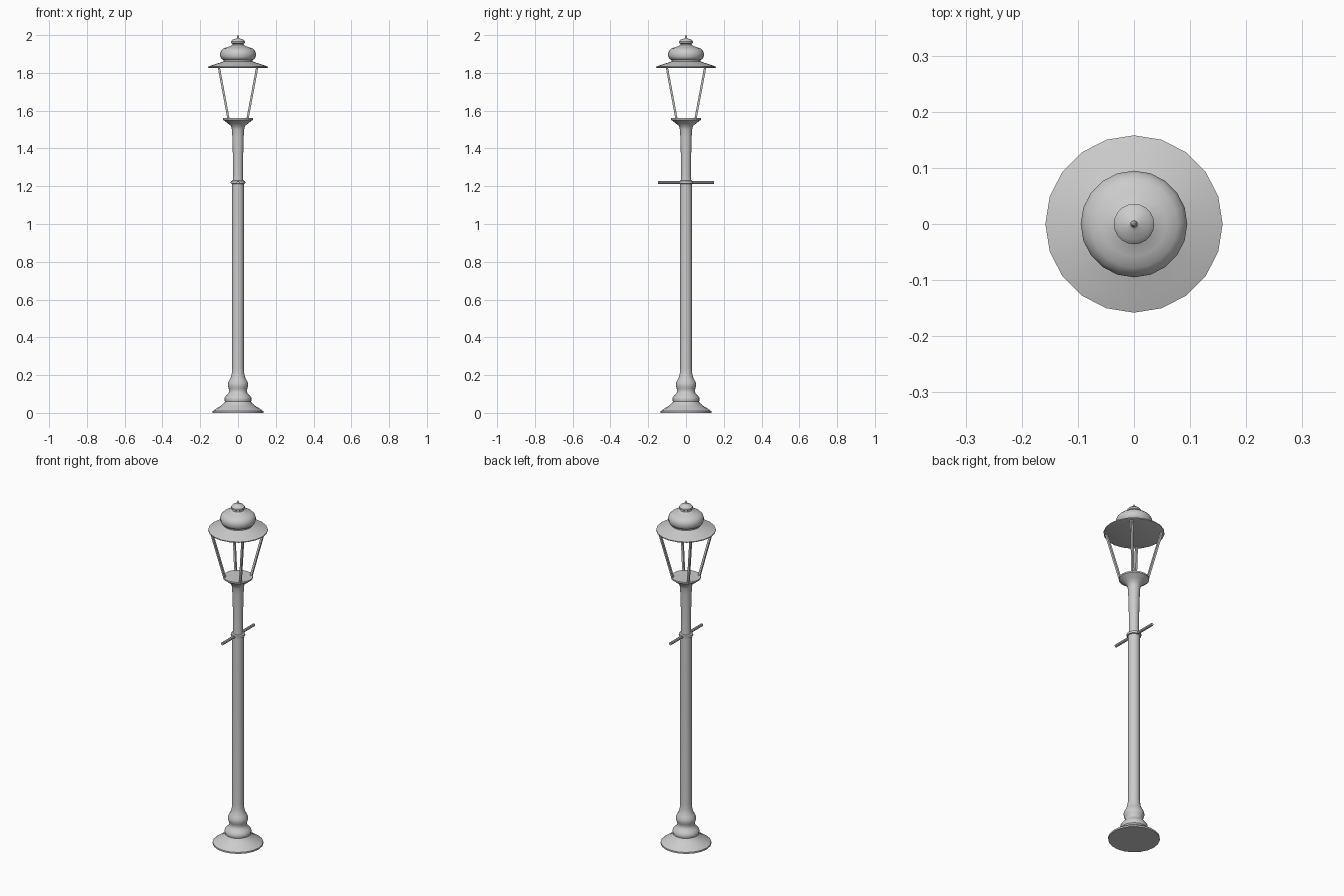
import bpy, bmesh, math
from mathutils import Vector

if "Cube" in bpy.data.objects:
    bpy.data.objects.remove(bpy.data.objects["Cube"])

SIDES = 20


def finish(name, bm, angle=40):
    bmesh.ops.remove_doubles(bm, verts=bm.verts, dist=1e-5)
    bmesh.ops.recalc_face_normals(bm, faces=bm.faces)
    me = bpy.data.meshes.new(name)
    bm.to_mesh(me)
    bm.free()
    ob = bpy.data.objects.new(name, me)
    bpy.context.collection.objects.link(ob)
    bpy.ops.object.select_all(action='DESELECT')
    ob.select_set(True)
    bpy.context.view_layer.objects.active = ob
    bpy.ops.object.shade_smooth_by_angle(angle=math.radians(angle))
    return ob


def lathe(name, profile):
    """Spin (radius, height) points around z and cap both ends."""
    bm = bmesh.new()
    rings = []
    for r, z in profile:
        rings.append([bm.verts.new((r * math.cos(2 * math.pi * i / SIDES),
                                    r * math.sin(2 * math.pi * i / SIDES), z))
                      for i in range(SIDES)])
    for a, b in zip(rings, rings[1:]):
        for i in range(SIDES):
            j = (i + 1) % SIDES
            bm.faces.new((a[i], a[j], b[j], b[i]))
    bm.faces.new(rings[0][::-1])
    bm.faces.new(rings[-1])
    return finish(name, bm)


def rod(name, a, b, radius, sides):
    """Straight rod between two points."""
    a, b = Vector(a), Vector(b)
    bm = bmesh.new()
    bmesh.ops.create_cone(bm, cap_ends=True, segments=sides, radius1=radius,
                          radius2=radius, depth=(b - a).length)
    bm.transform((b - a).to_track_quat('Z', 'Y').to_matrix().to_4x4())
    bmesh.ops.translate(bm, verts=bm.verts, vec=(a + b) / 2)
    return finish(name, bm)


# Flared foot, shaft, collar and cup in one turned profile
lathe("post", [
    (0.134, 0), (0.134, 0.009), (0.115, 0.023), (0.09, 0.038), (0.074, 0.052),
    (0.069, 0.06), (0.072, 0.07), (0.07, 0.082), (0.06, 0.094), (0.05, 0.105),
    (0.046, 0.118), (0.05, 0.13), (0.054, 0.145), (0.053, 0.158),
    (0.046, 0.172), (0.037, 0.19), (0.033, 0.21), (0.031, 0.24),
    (0.031, 1.212), (0.037, 1.214), (0.039, 1.22), (0.037, 1.227),
    (0.028, 1.23), (0.026, 1.26), (0.027, 1.35), (0.030, 1.46),
    (0.032, 1.50), (0.038, 1.52), (0.055, 1.533), (0.070, 1.545),
    (0.079, 1.551), (0.079, 1.56)])

# Ladder rest
rod("ladder_bar", (0, -0.147, 1.22), (0, 0.147, 1.22), 0.008, 8)

# Four slanted lantern bars
for sx in (-1, 1):
    for sy in (-1, 1):
        rod("lantern_bar", (sx * 0.05, sy * 0.05, 1.555),
            (sx * 0.102, sy * 0.102, 1.832), 0.008, 4)

# Brimmed cap with dome, knob and finial
lathe("lantern_cap", [
    (0.152, 1.826), (0.158, 1.828), (0.158, 1.833), (0.125, 1.845),
    (0.095, 1.854), (0.077, 1.861), (0.077, 1.868), (0.088, 1.874),
    (0.094, 1.886), (0.095, 1.902), (0.09, 1.916), (0.078, 1.928),
    (0.058, 1.936), (0.04, 1.942), (0.031, 1.948), (0.03, 1.954),
    (0.036, 1.958), (0.036, 1.967), (0.028, 1.976), (0.012, 1.981),
    (0.006, 1.985), (0.006, 1.992), (0.002, 2.0)])
